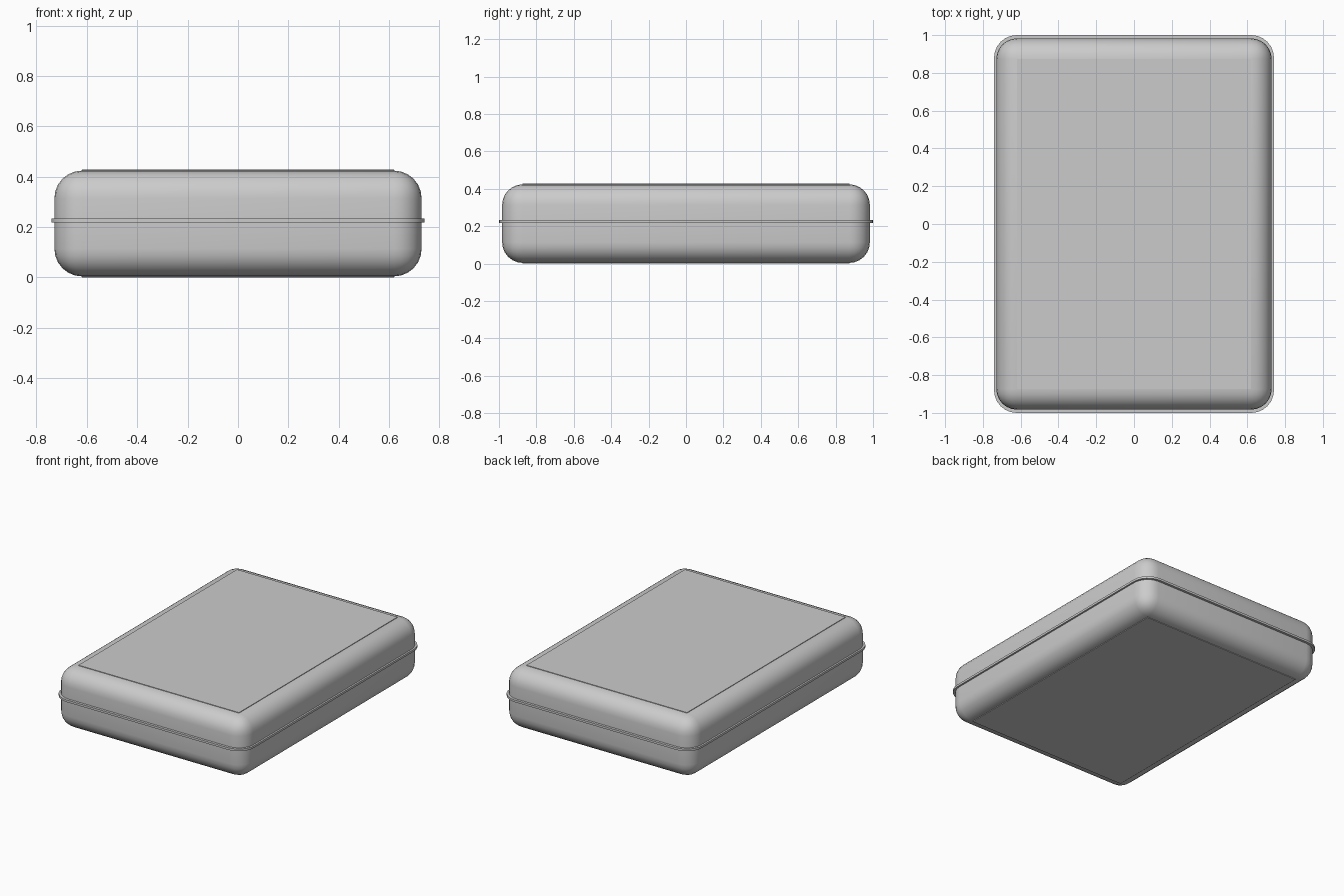
import bpy, bmesh
from math import radians

if "Cube" in bpy.data.objects:
    bpy.data.objects.remove(bpy.data.objects["Cube"])


def box(name, hx, hy, z0, z1):
    """Box object with half sizes hx, hy between heights z0 and z1."""
    bm = bmesh.new()
    bmesh.ops.create_cube(bm, size=1)
    for v in bm.verts:
        v.co.x *= 2 * hx
        v.co.y *= 2 * hy
        v.co.z = z1 if v.co.z > 0 else z0
    me = bpy.data.meshes.new(name)
    ob = bpy.data.objects.new(name, me)
    bpy.context.collection.objects.link(ob)
    return ob, bm


def finish(ob, bm, angle=35):
    bmesh.ops.recalc_face_normals(bm, faces=bm.faces)
    bm.to_mesh(ob.data)
    bm.free()
    bpy.ops.object.select_all(action='DESELECT')
    ob.select_set(True)
    bpy.context.view_layer.objects.active = ob
    bpy.ops.object.shade_smooth_by_angle(angle=radians(angle))


# Rounded case body with slightly raised top and bottom panels
ob, bm = box("case_body", 0.729, 0.983, 0.004, 0.424)
bmesh.ops.bevel(bm, geom=bm.edges[:], offset=0.11, segments=6,
                profile=0.5, affect='EDGES', clamp_overlap=True)
bm.normal_update()
panels = [f for f in bm.faces if abs(f.normal.z) > 0.999 and f.calc_area() > 1]
for f in panels:
    up = f.normal.z
    new = bmesh.ops.extrude_discrete_faces(bm, faces=[f])["faces"][0]
    for v in new.verts:
        v.co.z += 0.004 * (1 if up > 0 else -1)
finish(ob, bm)

# Thin seam flange around the middle
ob, bm = box("seam_flange", 0.741, 1.0, 0.218, 0.233)
upright = [e for e in bm.edges if abs(e.verts[0].co.z - e.verts[1].co.z) > 0.01]
bmesh.ops.bevel(bm, geom=upright, offset=0.12, segments=6,
                profile=0.5, affect='EDGES')
finish(ob, bm)
